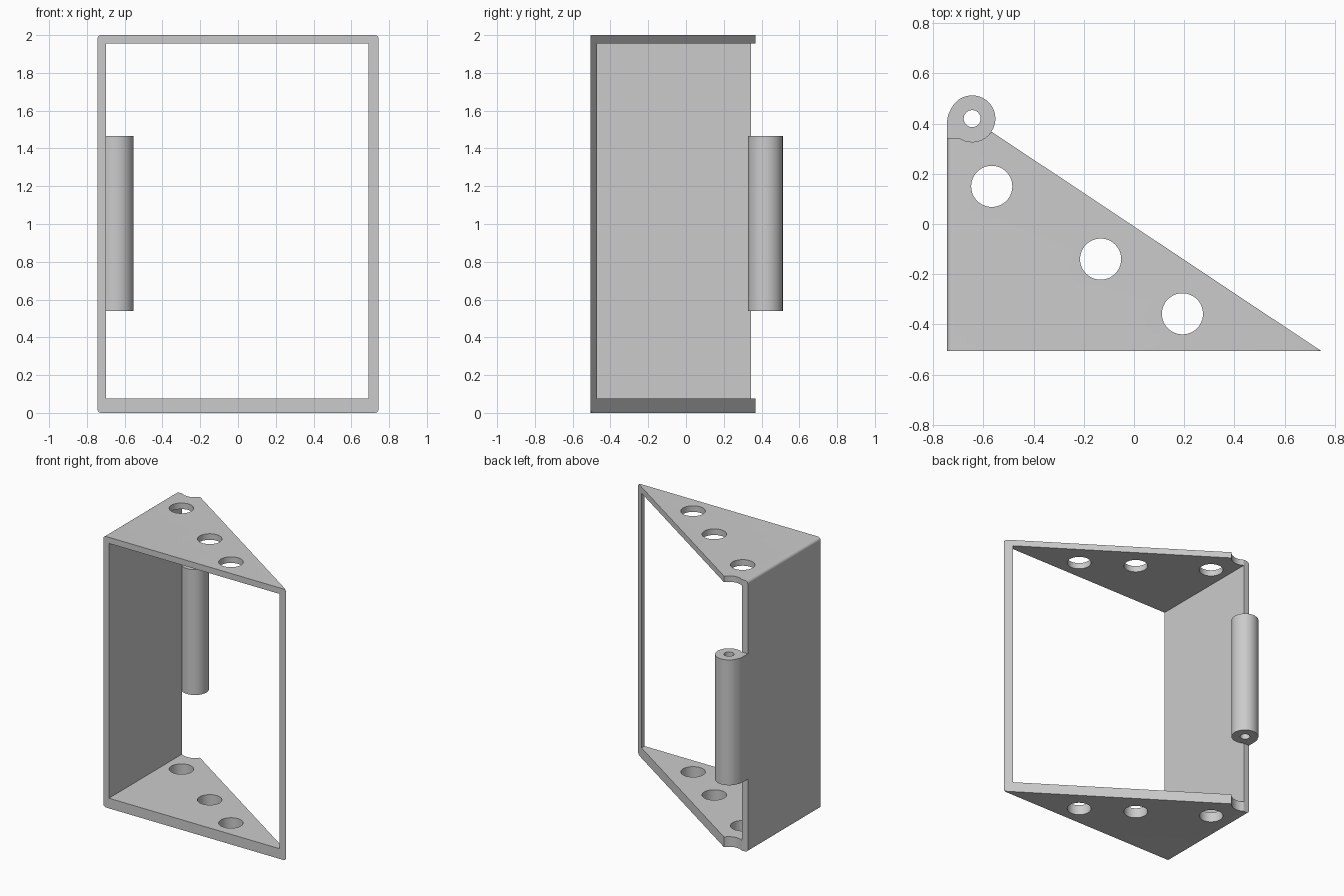
import bpy, bmesh
from math import radians, cos, sin
from mathutils import Vector

cube = bpy.data.objects.get("Cube")
if cube:
    bpy.data.objects.remove(cube, do_unlink=True)

grey = bpy.data.materials.new("plain grey")
grey.use_nodes = True
color = (0.6, 0.6, 0.6, 1)
grey.diffuse_color = color
grey.node_tree.nodes["Principled BSDF"].inputs["Base Color"].default_value = color


def arc(cx, cy, r, a0, a1, n):
    """Points on an arc, in degrees."""
    angles = [radians(a0 + (a1 - a0) * i / n) for i in range(n + 1)]
    return [(cx + r * cos(a), cy + r * sin(a)) for a in angles]


def prism(name, outline, low, high, axis="Z"):
    """Extrude a closed outline along Z, or an x-z outline along Y."""
    bm = bmesh.new()
    place = (lambda p: (p[0], p[1], low)) if axis == "Z" else (lambda p: (p[0], low, p[1]))
    face = bm.faces.new([bm.verts.new(place(p)) for p in outline])
    grown = bmesh.ops.extrude_face_region(bm, geom=[face])["geom"]
    step = Vector((0, 0, high - low)) if axis == "Z" else Vector((0, high - low, 0))
    bmesh.ops.translate(bm, vec=step, verts=[v for v in grown if isinstance(v, bmesh.types.BMVert)])
    bmesh.ops.recalc_face_normals(bm, faces=bm.faces)
    mesh = bpy.data.meshes.new(name)
    bm.to_mesh(mesh)
    bm.free()
    mesh.materials.append(grey)
    obj = bpy.data.objects.new(name, mesh)
    bpy.context.collection.objects.link(obj)
    return obj


def select(obj):
    bpy.ops.object.select_all(action="DESELECT")
    obj.select_set(True)
    bpy.context.view_layer.objects.active = obj


def combine(obj, tool, operation):
    """Apply a boolean and discard the tool object."""
    tool.hide_render = True
    mod = obj.modifiers.new("cut", "BOOLEAN")
    mod.operation, mod.object, mod.solver = operation, tool, "EXACT"
    select(obj)
    bpy.ops.object.modifier_apply(modifier=mod.name)
    bpy.data.objects.remove(tool, do_unlink=True)


HALF, FRONT, BACK = 0.745, -0.506, 0.343
PIN = (-0.645, 0.42)
BARREL_R = 0.0925

# Frame: block with rounded long edges, trimmed to a triangular plan
R = 0.022
block = []
for cx, cz, start in ((HALF - R, 2 - R, 0), (R - HALF, 2 - R, 90),
                      (R - HALF, R, 180), (HALF - R, R, 270)):
    block += arc(cx, cz, R, start, start + 90, 6)
frame = prism("triangular_frame", block, FRONT, 0.6, "Y")

notch = arc(*PIN, BARREL_R, 326, 236.5, 20)
plan = [(-0.9, FRONT - 0.01), (0.761, FRONT - 0.01)] + notch + [(-0.9, BACK)]
combine(frame, prism("plan_cutter", plan, -0.1, 2.1), "INTERSECT")

# Opening through the frame, leaving plates, side wall and thin post
opening = [(-0.699, 0.075), (0.692, 0.075), (0.692, 1.955), (-0.699, 1.955)]
combine(frame, prism("opening_cutter", opening, -0.8, 0.8, "Y"), "DIFFERENCE")

# Round holes through both plates
for x, y in ((-0.567, 0.15), (-0.133, -0.14), (0.193, -0.358)):
    hole = prism("hole_cutter", arc(x, y, 0.082, 0, 352.5, 47), -0.1, 2.1)
    combine(frame, hole, "DIFFERENCE")

# Hinge barrel with a flat cheek that meets the side wall
outline = arc(*PIN, BARREL_R, 236.5, 510, 48) + [(-0.741, 0.435), (-HALF, 0.41), (-HALF, BACK)]
barrel = prism("hinge_barrel", outline, 0.54, 1.465)
bore = prism("bore_cutter", arc(*PIN, 0.034, 0, 345, 23), 0.4, 1.6)
combine(barrel, bore, "DIFFERENCE")

for part in (frame, barrel):
    select(part)
    bpy.ops.object.shade_smooth_by_angle(angle=radians(30))
